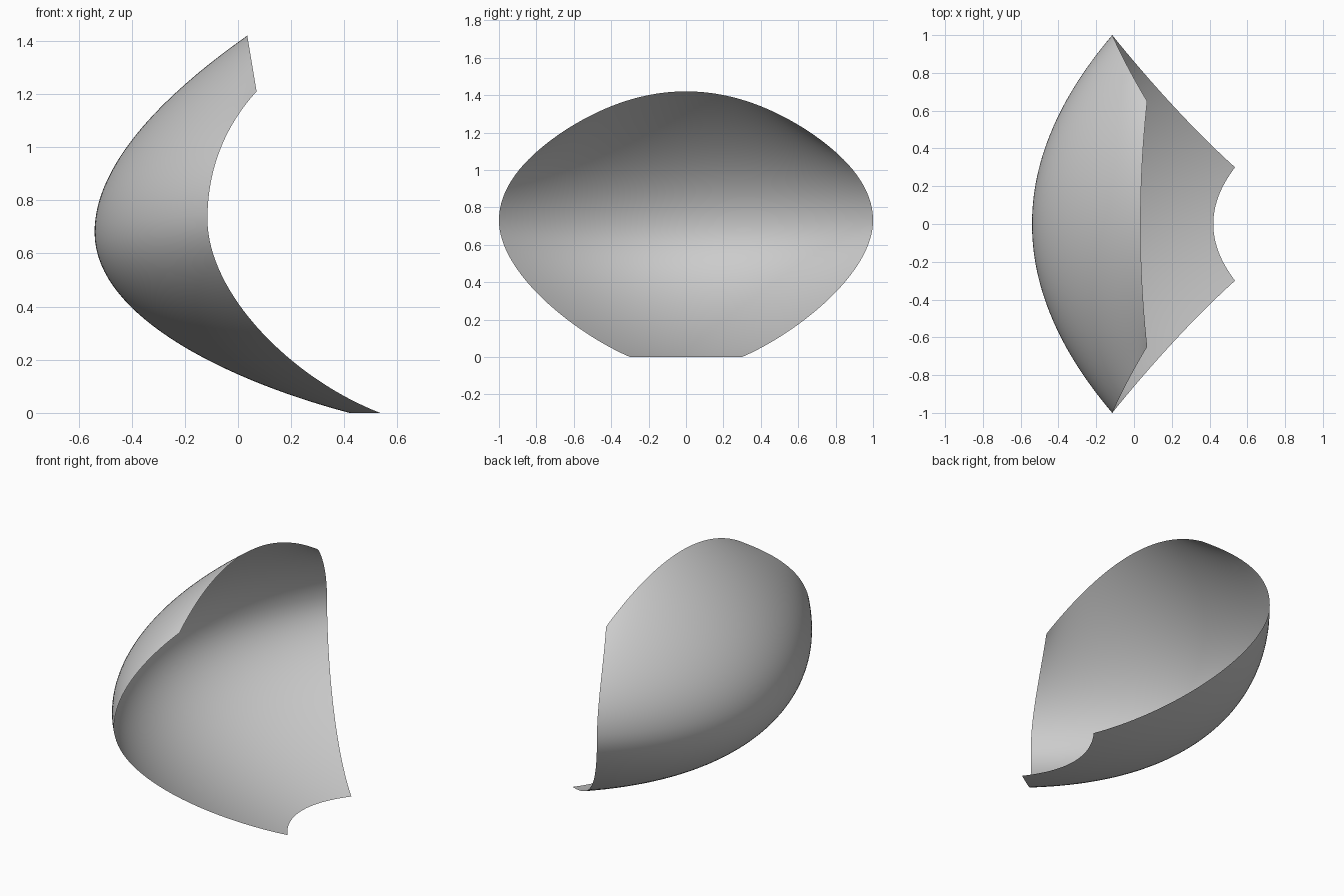
import bpy, bmesh
from mathutils import Vector
from mathutils.geometry import interpolate_bezier

if "Cube" in bpy.data.objects:
    bpy.data.objects.remove(bpy.data.objects["Cube"])

N, M = 32, 32  # rows per half profile, columns each side of the middle


def curve(*segments):
    pts = []
    for seg in segments:
        part = interpolate_bezier(*[Vector(p) for p in seg], N + 1)
        pts += part[1:] if pts else part
    return pts


# Middle profile (y = 0), foot to back to top
spine = curve(
    [(.42, 0, 0), (0, 0, .11), (-.54, 0, .35), (-.54, 0, .68)],
    [(-.54, 0, .68), (-.54, 0, .95), (-.25, 0, 1.22), (.035, 0, 1.42)])

# Outer rim on one side, mirrored through the cross-section
rim = curve(
    [(.535, .3, 0), (.2, .6, .13), (-.115, 1, .45), (-.115, 1, .73)],
    [(-.115, 1, .73), (-.115, 1, .93), (-.04, .83, 1.09), (.07, .65, 1.21)])

# Thin curved sheet: parabolic cross-sections from rim to rim
bm = bmesh.new()
rows = []
for c, e in zip(spine, rim):
    row = []
    for i in range(-M, M + 1):
        u = i / M
        row.append(bm.verts.new((c.x + (e.x - c.x) * u * u,
                                 e.y * u,
                                 c.z + (e.z - c.z) * u * u)))
    rows.append(row)
for a, b in zip(rows, rows[1:]):
    for i in range(2 * M):
        f = bm.faces.new((a[i], b[i], b[i + 1], a[i + 1]))
        f.smooth = True
bm.normal_update()
mid = min(bm.faces, key=lambda f: f.calc_center_median().x)
if mid.normal.x > 0:
    bmesh.ops.reverse_faces(bm, faces=bm.faces[:])

mesh = bpy.data.meshes.new("curved_shell")
bm.to_mesh(mesh)
bm.free()
shell = bpy.data.objects.new("curved_shell", mesh)
bpy.context.collection.objects.link(shell)
